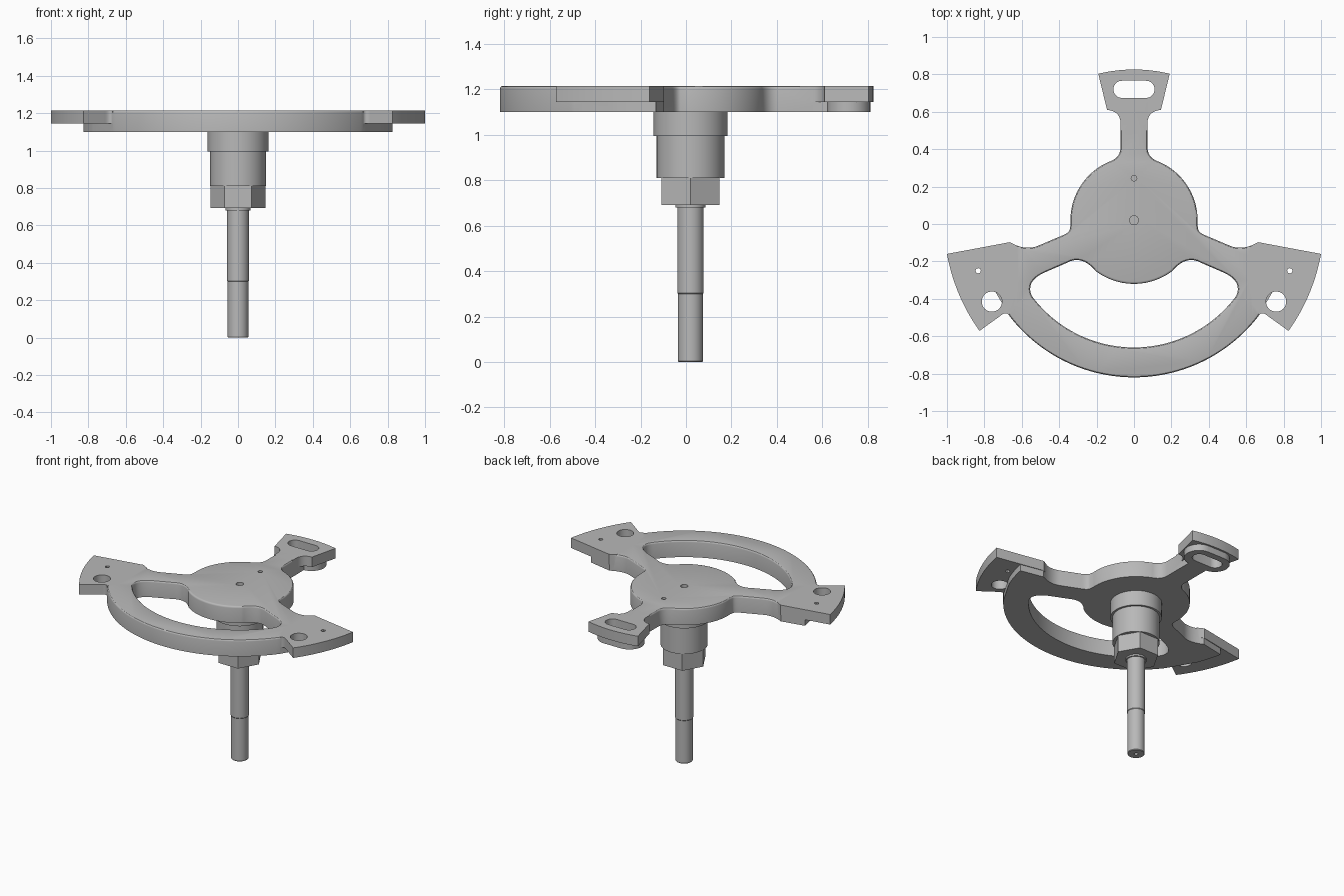
import bpy, bmesh, math
from mathutils import Vector

if "Cube" in bpy.data.objects:
    bpy.data.objects.remove(bpy.data.objects["Cube"])

CY = 0.02                          # axis of hub and spindle
LOW, MID, TOP = 1.10, 1.145, 1.215  # plate underside, pad underside, upper face

metal = bpy.data.materials.new("grey metal")
metal.use_nodes = True
colour = (0.48, 0.48, 0.48, 1)
metal.diffuse_color = colour
metal.node_tree.nodes["Principled BSDF"].inputs["Base Color"].default_value = colour


def arc(r, a0, a1, n=24, cx=0, cy=CY):
    angles = [math.radians(a0 + (a1 - a0) * i / n) for i in range(n + 1)]
    return [(cx + r * math.cos(a), cy + r * math.sin(a)) for a in angles]


def blend(p, corner, q, n=8):
    p, corner, q = Vector(p), Vector(corner), Vector(q)
    pts = []
    for i in range(n + 1):
        t = i / n
        pts.append(tuple(p * (1 - t) ** 2 + corner * 2 * t * (1 - t) + q * t * t))
    return pts


def flip(pts):
    return [(-x, y) for x, y in reversed(pts)]


def mirrored(pts):
    return pts + [p for p in flip(pts) if abs(p[0]) > 1e-5]


def stadium(half_length, r, cy):
    return mirrored(arc(r, -90, 90, 16, half_length - r, cy))


def circle(r, cx, cy, n=32):
    return arc(r, 0, 360, n, cx, cy)[:-1]


def add_object(name, bm):
    bmesh.ops.recalc_face_normals(bm, faces=bm.faces)
    mesh = bpy.data.meshes.new(name)
    bm.to_mesh(mesh)
    bm.free()
    mesh.materials.append(metal)
    obj = bpy.data.objects.new(name, mesh)
    bpy.context.collection.objects.link(obj)
    return obj


def prism(name, pts, z0, z1):
    bm = bmesh.new()
    bmesh.ops.remove_doubles(bm, verts=[bm.verts.new((x, y, z0)) for x, y in pts], dist=0)
    face = bm.faces.new(bm.verts)
    out = bmesh.ops.extrude_face_region(bm, geom=[face])["geom"]
    bmesh.ops.translate(bm, vec=(0, 0, z1 - z0),
                        verts=[v for v in out if isinstance(v, bmesh.types.BMVert)])
    return add_object(name, bm)


def combine(obj, tool, operation):
    mod = obj.modifiers.new("combine", "BOOLEAN")
    mod.solver, mod.operation, mod.object = "EXACT", operation, tool
    graph = bpy.context.evaluated_depsgraph_get()
    mesh = bpy.data.meshes.new_from_object(obj.evaluated_get(graph))
    obj.modifiers.clear()
    obj.data = mesh
    bpy.data.objects.remove(tool)


def smooth(obj):
    bpy.ops.object.select_all(action="DESELECT")
    obj.select_set(True)
    bpy.context.view_layer.objects.active = obj
    bpy.ops.object.shade_smooth_by_angle(angle=math.radians(30))


# Full height plate: hub, three arms and the front ring
half = [(0, 0.635), (0.072, 0.635)]
half += blend((0.072, 0.41), (0.072, 0.36), (0.122, 0.337))
half += arc(0.34, 68, -4, 32)
half += blend((0.342, -0.02), (0.34, -0.045), (0.385, -0.062))
half += blend((0.51, -0.115), (0.575, -0.145), (0.662, -0.1))
half += arc(0.84, -10.5, -23, 8)
half += [(0.69, -0.45)]
half += arc(0.84, -37.5, -90, 40)
plate = prism("mounting_plate", mirrored(half), LOW, TOP)

# Crescent window between hub and ring
window = arc(0.34, -90, -52)
window += blend((0.215, -0.24), (0.285, -0.165), (0.36, -0.208))
window += blend((0.48, -0.26), (0.555, -0.295), (0.555, -0.345))
window += blend((0.555, -0.35), (0.555, -0.375), (0.535, -0.4))
window += arc(0.68, -39, -90, 40)
combine(plate, prism("window_cutter", mirrored(window), LOW - 0.1, TOP + 0.1), "DIFFERENCE")

# Rounded upper rim
bm = bmesh.new()
bm.from_mesh(plate.data)
rim = [e for e in bm.edges if all(v.co.z > TOP - 0.001 for v in e.verts)
       and len(e.link_faces) == 2 and e.calc_face_angle() > 1]
bmesh.ops.bevel(bm, geom=rim, offset=0.012, segments=3, profile=0.5,
                affect="EDGES", clamp_overlap=False)
bm.to_mesh(plate.data)
bm.free()

# Thin end pads
side_pad = [(0.62, -0.3), (0.62, -0.12), (0.663, -0.097)]
side_pad += arc(1.016, -10.2, -35.6, 20)
side_pad += blend((0.71, -0.488), (0.685, -0.468), (0.67, -0.486))
side_pad += [(0.63, -0.43)]
back_pad = [(0, 0.5), (0.0715, 0.5)]
back_pad += blend((0.0715, 0.54), (0.075, 0.605), (0.144, 0.61))
back_pad += arc(0.806, 76.3, 90, 10)
combine(plate, prism("left_pad", side_pad, MID, TOP), "UNION")
combine(plate, prism("right_pad", flip(side_pad), MID, TOP), "UNION")
combine(plate, prism("back_pad", mirrored(back_pad), MID, TOP), "UNION")
combine(plate, prism("slot_boss", stadium(0.16, 0.095, 0.717), LOW, MID + 0.02), "UNION")

# Slot and drilled holes
combine(plate, prism("slot_cutter", stadium(0.11, 0.046, 0.72), LOW - 0.1, TOP + 0.1), "DIFFERENCE")
for side in (-1, 1):
    combine(plate, prism("hole_cutter", circle(0.054, side * 0.76, -0.415), MID - 0.001, TOP + 0.1), "DIFFERENCE")
    combine(plate, prism("pin_cutter", circle(0.014, side * 0.833, -0.25, 12), LOW - 0.1, TOP + 0.1), "DIFFERENCE")
combine(plate, prism("hub_pin_cutter", circle(0.015, 0, 0.245, 16), MID, TOP + 0.1), "DIFFERENCE")
combine(plate, prism("centre_cutter", circle(0.024, 0, CY, 24), MID, TOP + 0.1), "DIFFERENCE")
smooth(plate)


# Turned spindle parts
def lathe(name, profile, steps=64):
    bm = bmesh.new()
    verts = [bm.verts.new((r, CY, z)) for r, z in profile]
    edges = [bm.edges.new(pair) for pair in zip(verts, verts[1:])]
    bmesh.ops.spin(bm, geom=verts + edges, cent=(0, CY, 0), axis=(0, 0, 1),
                   angle=math.tau, steps=steps)
    bmesh.ops.remove_doubles(bm, verts=bm.verts, dist=1e-5)
    obj = add_object(name, bm)
    smooth(obj)
    return obj


lathe("flange", [(0, 0.995), (0.163, 0.995), (0.163, LOW), (0, LOW)])
lathe("sleeve", [(0, 0.81), (0.149, 0.81), (0.149, 0.995), (0, 0.995)])
lathe("shaft", [(0, 0.03), (0.012, 0.03), (0.012, 0), (0.052, 0), (0.055, 0.004), (0.055, 0.3),
                (0.058, 0.304), (0.058, 0.68), (0.066, 0.68), (0.066, 0.692), (0, 0.692)])
prism("hex_nut", circle(0.147, 0, CY, 6), 0.692, 0.81)
